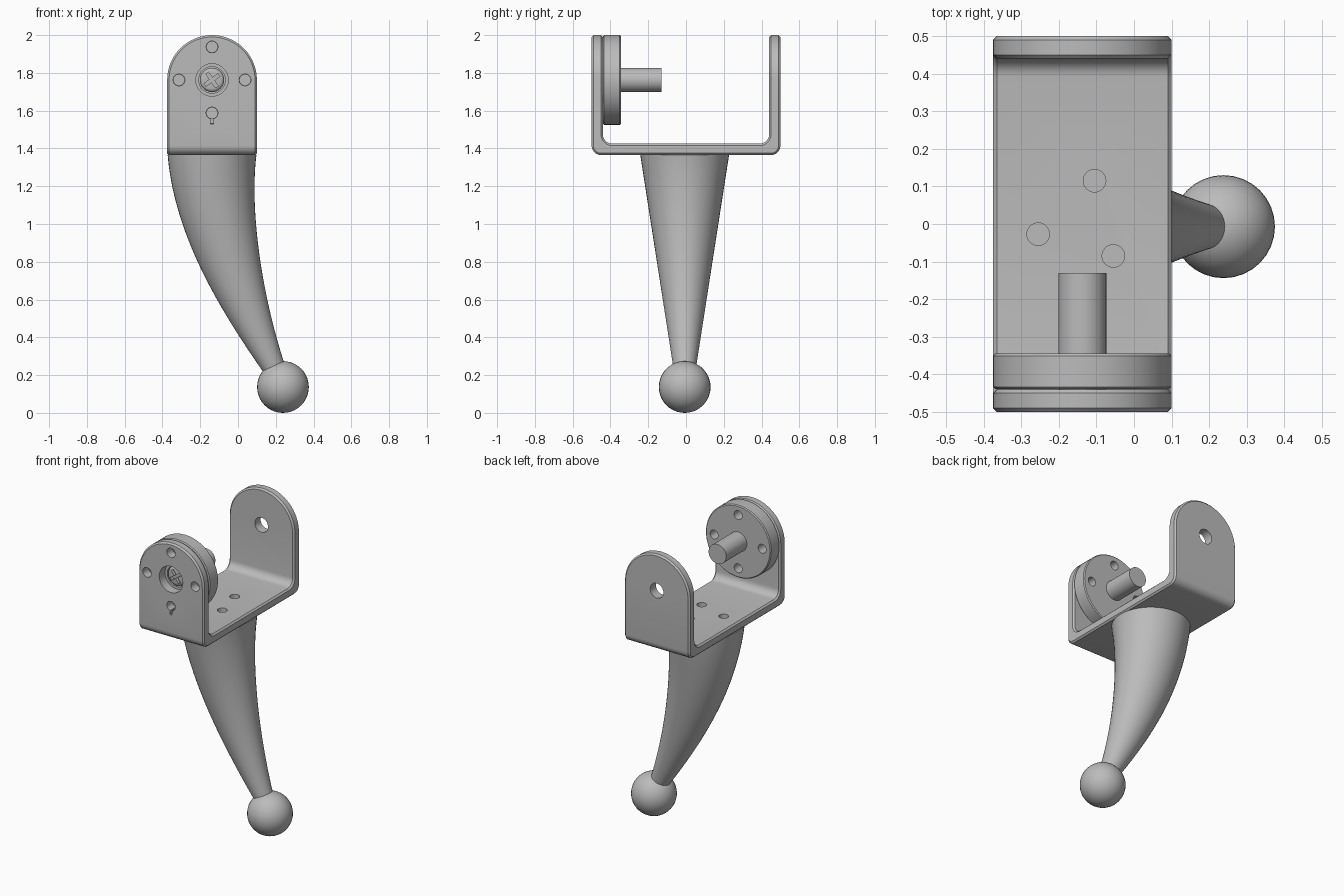
import bpy, bmesh, math
from mathutils import Vector

if "Cube" in bpy.data.objects:
    bpy.data.objects.remove(bpy.data.objects["Cube"])

CX, CY, PIVOT, R = -0.1375, -0.007, 1.7625, 0.2375
FLOOR = 1.365

metal = bpy.data.materials.new("plain grey")
metal.use_nodes = True
metal.diffuse_color = (0.5, 0.5, 0.5, 1)
metal.node_tree.nodes["Principled BSDF"].inputs["Base Color"].default_value = (0.5, 0.5, 0.5, 1)


def finish(name, bm):
    bmesh.ops.recalc_face_normals(bm, faces=bm.faces)
    mesh = bpy.data.meshes.new(name)
    bm.to_mesh(mesh)
    bm.free()
    mesh.materials.append(metal)
    ob = bpy.data.objects.new(name, mesh)
    bpy.context.collection.objects.link(ob)
    return ob


def select(ob):
    bpy.ops.object.select_all(action='DESELECT')
    ob.select_set(True)
    bpy.context.view_layer.objects.active = ob


def smooth(ob):
    select(ob)
    bpy.ops.object.shade_smooth_by_angle(angle=math.radians(30))


def prism(name, points, axis, lo, hi):
    """Extrude a closed outline along x, y or z between lo and hi."""
    def place(p, d):
        return {'X': (d, p[0], p[1]), 'Y': (p[0], d, p[1]), 'Z': (p[0], p[1], d)}[axis]
    bm = bmesh.new()
    a = [bm.verts.new(place(p, lo)) for p in points]
    b = [bm.verts.new(place(p, hi)) for p in points]
    bm.faces.new(a)
    bm.faces.new(b[::-1])
    n = len(points)
    for i in range(n):
        j = (i + 1) % n
        bm.faces.new((a[i], a[j], b[j], b[i]))
    return finish(name, bm)


def arc(x, y, r, start, end, steps):
    angles = [math.radians(start + (end - start) * i / steps) for i in range(steps + 1)]
    return [(x + r * math.cos(t), y + r * math.sin(t)) for t in angles]


def circle(x, y, r, n=32):
    return arc(x, y, r, 0, 360, n)[:-1]


def boolean(ob, cutter, operation='DIFFERENCE'):
    mod = ob.modifiers.new("cut", 'BOOLEAN')
    mod.operation, mod.object, mod.solver = operation, cutter, 'EXACT'
    select(ob)
    bpy.ops.object.modifier_apply(modifier=mod.name)
    bpy.data.objects.remove(cutter)


def bevel(ob, width, segments=1):
    mod = ob.modifiers.new("bevel", 'BEVEL')
    mod.width, mod.segments = width, segments
    mod.limit_method, mod.angle_limit = 'ANGLE', math.radians(45)
    select(ob)
    bpy.ops.object.modifier_apply(modifier=mod.name)


def bore(ob, x, z, r, lo, hi):
    boolean(ob, prism("cutter", circle(x, z, r), 'Y', lo, hi))


def bolt_circle():
    return [(CX + 0.175 * dx, PIVOT + 0.175 * dz) for dx, dz in ((1, 0), (-1, 0), (0, 1), (0, -1))]


# U bracket: bent strip trimmed to round-topped cheeks
outer, inner, wall, top = 0.5, 0.44, 0.06, 2.1
strip = [(-outer, top)]
strip += arc(-outer + 0.05, FLOOR + 0.05, 0.05, 180, 270, 6)
strip += arc(outer - 0.05, FLOOR + 0.05, 0.05, 270, 360, 6)
strip += [(outer, top), (inner, top)]
strip += arc(inner - 0.05, FLOOR + wall + 0.05, 0.05, 0, -90, 6)
strip += arc(-inner + 0.05, FLOOR + wall + 0.05, 0.05, 270, 180, 6)
strip += [(-inner, top)]
bracket = prism("bracket", strip, 'X', CX - 0.4, CX + 0.4)
arch = [(CX - R, 1.2), (CX + R, 1.2)] + arc(CX, PIVOT, R, 0, 180, 32)
boolean(bracket, prism("cutter", arch, 'Y', -0.7, 0.7), 'INTERSECT')
bevel(bracket, 0.01)

# Bracket holes: front bolt circle, key slot, pivot holes and floor holes
for x, z in bolt_circle():
    bore(bracket, x, z, 0.031, -0.6, -0.4)
bore(bracket, CX, PIVOT, 0.086, -0.6, -0.4)
bore(bracket, CX, PIVOT, 0.048, 0.4, 0.6)
slot = [(CX - 0.007, 1.53), (CX + 0.007, 1.53), (CX + 0.007, 1.58), (CX - 0.007, 1.58)]
boolean(bracket, prism("cutter", slot, 'Y', -0.6, -0.4))
for x, y in ((-0.105, 0.115), (-0.255, -0.027), (-0.055, -0.085)):
    boolean(bracket, prism("cutter", circle(x, y, 0.03), 'Z', 1.3, 1.5))
smooth(bracket)

# Round horn plate behind the front cheek
horn = prism("horn_disc", circle(CX, PIVOT, R, 64), 'Y', -0.439, -0.345)
bevel(horn, 0.006)
for x, z in bolt_circle():
    bore(horn, x, z, 0.029, -0.5, -0.3)
bore(horn, CX, PIVOT, 0.07, -0.5, -0.39)
smooth(horn)

# Output shaft
smooth(prism("shaft", circle(CX, PIVOT, 0.064), 'Y', -0.36, -0.13))

# Cross-head screw in the horn recess
screw = prism("screw", circle(CX, PIVOT, 0.064), 'Y', -0.45, -0.38)
bevel(screw, 0.018, 3)
for turn in (35, 125):
    c, s = math.cos(math.radians(turn)), math.sin(math.radians(turn))
    bar = [(CX + u * c - v * s, PIVOT + u * s + v * c)
           for u, v in ((-0.045, -0.009), (0.045, -0.009), (0.045, 0.009), (-0.045, 0.009))]
    boolean(screw, prism("cutter", bar, 'Y', -0.5, -0.425))
smooth(screw)

# Curved tapering arm: rings swept along a cubic path
path = [Vector(p) for p in ((CX, CY, FLOOR), (CX, CY, 1.0), (0.02, CY, 0.58), (0.19, CY, 0.24))]
bm = bmesh.new()
rings, STEPS, SIDES = [], 28, 48
for i in range(STEPS + 1):
    t = i / STEPS
    u = 1 - t
    p0, p1, p2, p3 = path
    centre = p0 * u**3 + p1 * 3 * u * u * t + p2 * 3 * u * t * t + p3 * t**3
    tangent = ((p1 - p0) * u * u + (p2 - p1) * 2 * u * t + (p3 - p2) * t * t).normalized()
    across = Vector((-tangent.z, 0, tangent.x))
    ry = 0.06 + 0.175 * (centre.z - p3.z) / (p0.z - p3.z)
    rx = ry * (1 + 0.08 * math.sin(math.pi * t))
    rings.append([bm.verts.new(centre + across * rx * a + Vector((0, ry * b, 0)))
                  for a, b in circle(0, 0, 1, SIDES)])
for a, b in zip(rings, rings[1:]):
    for k in range(SIDES):
        j = (k + 1) % SIDES
        bm.faces.new((a[k], a[j], b[j], b[k]))
bm.faces.new(rings[0])
bm.faces.new(rings[-1])
smooth(finish("arm", bm))

# Ball foot
bm = bmesh.new()
bmesh.ops.create_uvsphere(bm, u_segments=32, v_segments=20, radius=0.137)
bmesh.ops.translate(bm, verts=bm.verts, vec=(0.238, CY, 0.137))
smooth(finish("ball", bm))
